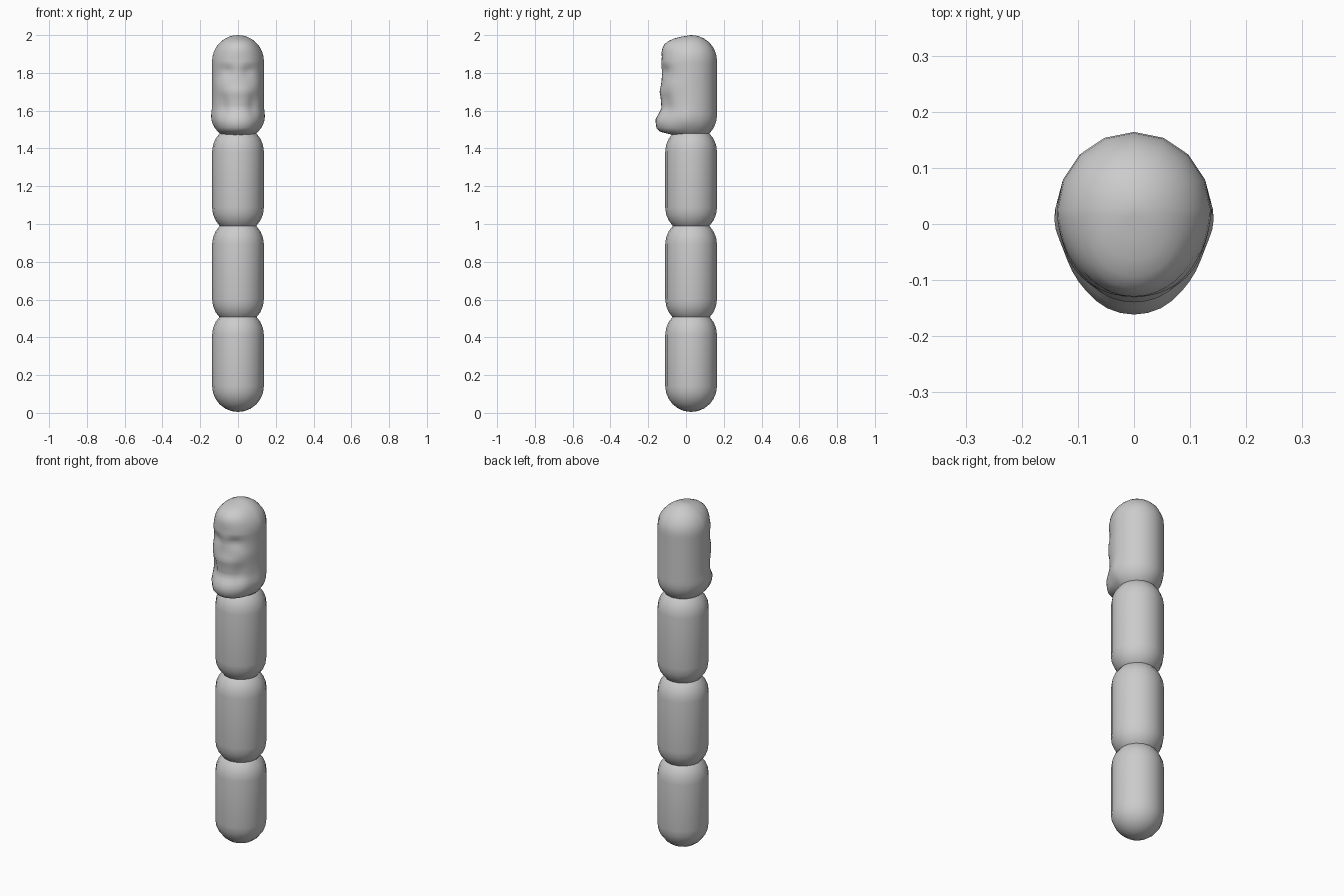
import bpy, bmesh, math

if "Cube" in bpy.data.objects:
    bpy.data.objects.remove(bpy.data.objects["Cube"])

R, CY = 0.137, 0.027   # capsule radius and y of the axis

stone = bpy.data.materials.new("plain grey")
stone.diffuse_color = (0.6, 0.6, 0.6, 1)
stone.use_nodes = True
stone.node_tree.nodes["Principled BSDF"].inputs["Base Color"].default_value = stone.diffuse_color


def radius_at(z, z0, z1):
    """Capsule radius at height z."""
    d = min(z - z0, z1 - z)
    if d >= R:
        return R
    return math.sqrt(max(0.0, R * R - (R - d) ** 2))


def cap_rings(z0, z1, n=6):
    lo = [z0 + R * (1 - math.cos(math.pi / 2 * i / n)) for i in range(1, n + 1)]
    return lo, [z1 + z0 - z for z in reversed(lo)]


def make_lathe(name, z0, z1, zs, angles, rad):
    bm = bmesh.new()
    rings = []
    for z in zs:
        ring = []
        for a in angles:
            r = rad(z, a)
            ring.append(bm.verts.new((r * math.cos(a), CY + r * math.sin(a), z)))
        rings.append(ring)
    n = len(angles)
    for A, B in zip(rings, rings[1:]):
        for i in range(n):
            j = (i + 1) % n
            bm.faces.new((A[i], A[j], B[j], B[i]))
    bot = bm.verts.new((0, CY, z0))
    top = bm.verts.new((0, CY, z1))
    for i in range(n):
        j = (i + 1) % n
        bm.faces.new((rings[0][j], rings[0][i], bot))
        bm.faces.new((rings[-1][i], rings[-1][j], top))
    for f in bm.faces:
        f.smooth = True
    me = bpy.data.meshes.new(name)
    bm.to_mesh(me)
    bm.free()
    me.materials.append(stone)
    ob = bpy.data.objects.new(name, me)
    bpy.context.collection.objects.link(ob)
    return ob


# three plain body segments
step = math.tau / 16
for k, (z0, z1) in enumerate([(0.005, 0.55), (0.465, 1.03), (0.95, 1.52)]):
    lo, hi = cap_rings(z0, z1)
    make_lathe("body_segment_%d" % (k + 1), z0, z1, lo + hi,
               [i * step for i in range(16)],
               lambda z, a, z0=z0, z1=z1: radius_at(z, z0, z1))

# head segment with a sculpted front: centre-line profile (z, y)
H0, H1 = 1.44, 2.0
PROFILE = [(1.44, CY), (1.47, -0.06), (1.48, -0.125), (1.50, -0.155), (1.55, -0.163),
           (1.575, -0.15), (1.61, -0.13), (1.66, -0.133), (1.70, -0.14), (1.75, -0.13),
           (1.80, -0.127), (1.84, -0.131), (1.87, -0.127), (1.92, -0.13),
           (1.96, -0.11), (1.98, -0.07), (1.99, -0.035), (2.0, CY)]


def front_y(z):
    for (za, ya), (zb, yb) in zip(PROFILE, PROFILE[1:]):
        if z <= zb:
            return ya + (yb - ya) * (z - za) / (zb - za)
    return CY


def bump(x, z, cx, cz, sx, sz):
    return math.exp(-((abs(x) - cx) / sx) ** 2 - ((z - cz) / sz) ** 2)


def head_radius(z, a):
    r = radius_at(z, H0, H1)
    f = max(0.0, -math.sin(a))
    if f < 1e-4 and math.sin(a) > 1e-4:
        return r
    x = R * math.cos(a)
    r += (CY - front_y(z) - r) * f ** 2.6
    # jaw corners
    r += 0.008 * math.exp(-((f - 0.2) / 0.25) ** 2 - ((z - 1.55) / 0.06) ** 2)
    if f > 0:
        r -= 0.012 * bump(x, z, 0.05, 1.81, 0.03, 0.03)      # eye sockets
        r += 0.005 * bump(x, z, 0.06, 1.86, 0.05, 0.02)      # brow
        r += 0.005 * bump(x, z, 0.09, 1.74, 0.03, 0.03)      # cheeks
        r -= 0.010 * bump(x, z, 0.07, 1.63, 0.022, 0.06)     # cheek grooves
    return r


lo, hi = cap_rings(H0, H1, 9)
mid = [lo[-1] + (hi[0] - lo[-1]) * i / 16 for i in range(1, 16)]
angles = [i * step for i in range(9)] + [math.pi + i * step / 3 for i in range(1, 24)]
make_lathe("head_segment", H0, H1, lo + mid + hi, angles, head_radius)
